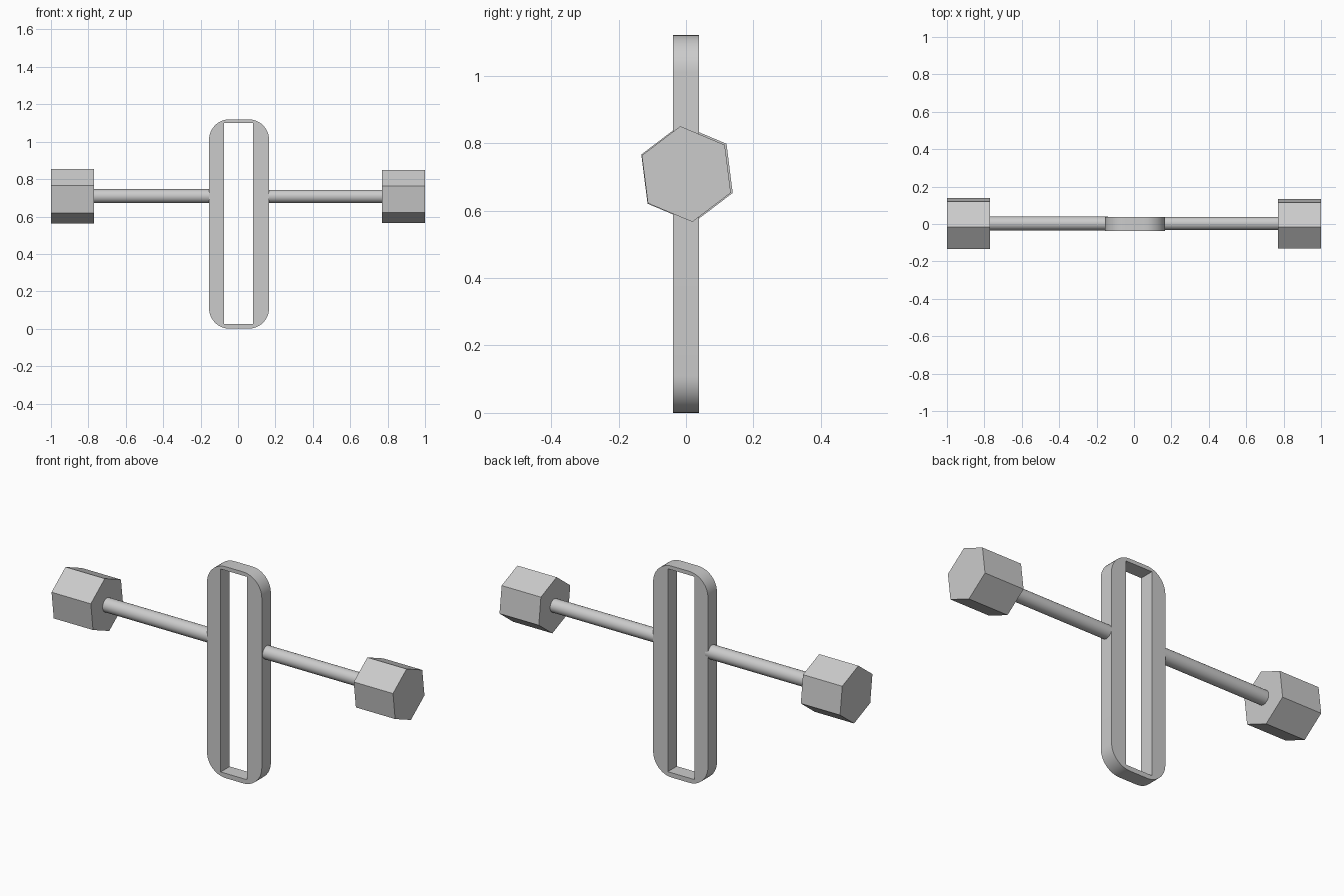
import bpy, bmesh, math
from mathutils import Matrix, Vector

default = bpy.data.objects.get("Cube")
if default:
    bpy.data.objects.remove(default, do_unlink=True)

grey = bpy.data.materials.new("light grey")
grey.use_nodes = True
colour = (0.6, 0.6, 0.6, 1)
grey.diffuse_color = colour
grey.node_tree.nodes["Principled BSDF"].inputs["Base Color"].default_value = colour


def add_object(name, bm, smooth=False):
    """Turn a bmesh into a named object."""
    bmesh.ops.recalc_face_normals(bm, faces=bm.faces)
    mesh = bpy.data.meshes.new(name)
    bm.to_mesh(mesh)
    bm.free()
    mesh.materials.append(grey)
    ob = bpy.data.objects.new(name, mesh)
    bpy.context.collection.objects.link(ob)
    if smooth:
        smooth_shade(ob)
    return ob


def smooth_shade(ob):
    bpy.ops.object.select_all(action='DESELECT')
    ob.select_set(True)
    bpy.context.view_layer.objects.active = ob
    bpy.ops.object.shade_smooth_by_angle(angle=math.radians(30))


def box(x0, x1, y0, y1, z0, z1, radius=0):
    """Box whose edges running front to back can be rounded."""
    bm = bmesh.new()
    bmesh.ops.create_cube(bm, size=1)
    bmesh.ops.scale(bm, vec=(x1 - x0, y1 - y0, z1 - z0), verts=bm.verts)
    bmesh.ops.translate(bm, vec=((x0 + x1) / 2, (y0 + y1) / 2, (z0 + z1) / 2), verts=bm.verts)
    if radius:
        edges = [e for e in bm.edges
                 if abs((e.verts[0].co - e.verts[1].co).normalized().y) > 0.9]
        bmesh.ops.bevel(bm, geom=edges, offset=radius, segments=12, profile=0.5, affect='EDGES')
    return bm


def prism(x0, x1, y, z, radius, sides, turn=0):
    """Prism lying along x; turn is the angle of its first corner from +y."""
    bm = bmesh.new()
    rings = []
    for x in (x0, x1):
        angles = [turn + math.tau * i / sides for i in range(sides)]
        rings.append([bm.verts.new((x, y + radius * math.cos(a), z + radius * math.sin(a)))
                      for a in angles])
        bm.faces.new(rings[-1])
    for i in range(sides):
        j = (i + 1) % sides
        bm.faces.new((rings[0][i], rings[0][j], rings[1][j], rings[1][i]))
    return bm


# Upright rounded frame with a rectangular slot
frame = add_object("handle_frame", box(-0.155, 0.166, -0.038, 0.038, 0, 1.12, 0.11))
cutter = add_object("slot_cutter", box(-0.075, 0.08, -0.2, 0.2, 0.025, 1.1))
cutter.hide_render = True
cut = frame.modifiers.new("slot", 'BOOLEAN')
cut.operation = 'DIFFERENCE'
cut.solver = 'EXACT'
cut.object = cutter
bpy.context.view_layer.objects.active = frame
bpy.ops.object.modifier_apply(modifier=cut.name)
bpy.data.objects.remove(cutter, do_unlink=True)
smooth_shade(frame)

# Side rods and six-sided weights
corner = math.radians(37.2)
add_object("left_rod", prism(0.15, 0.78, 0.003, 0.708, 0.035, 32), True)
add_object("right_rod", prism(-0.78, -0.14, 0.003, 0.709, 0.037, 32), True)
add_object("left_weight", prism(0.77, 1, 0.001, 0.708, 0.143, 6, corner))
add_object("right_weight", prism(-1, -0.77, 0.003, 0.709, 0.147, 6, corner))
